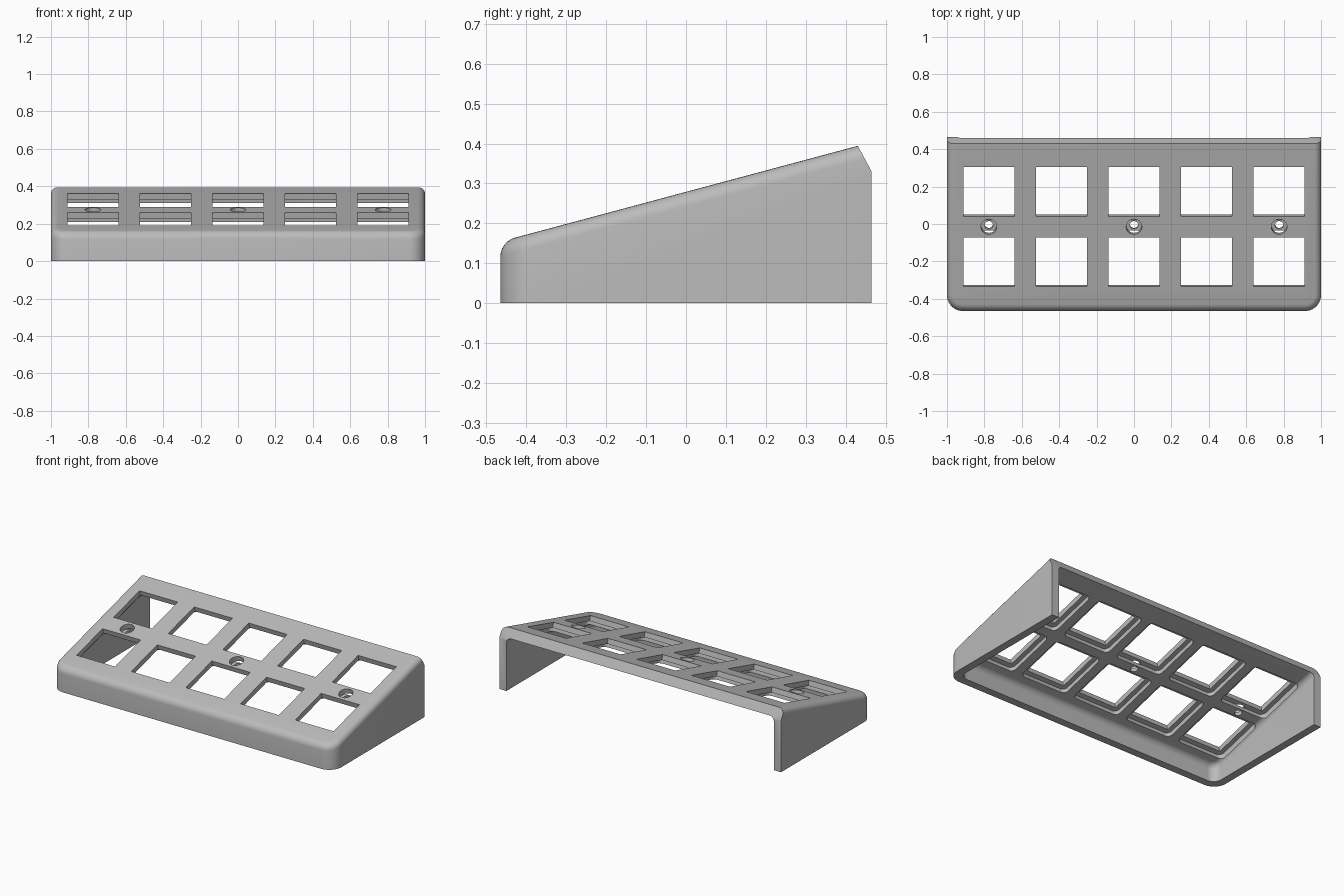
import bpy, bmesh
from math import sin, cos, pi, radians
from mathutils import Matrix, Vector

cube = bpy.data.objects.get("Cube")
if cube:
    bpy.data.objects.remove(cube, do_unlink=True)

TILT = radians(15)
CENTRE = Vector((0, -0.015, 0.275))          # middle of the sloping top
NORMAL = Vector((0, -sin(TILT), cos(TILT)))
PLATE = Matrix.Translation(CENTRE) @ Matrix.Rotation(TILT, 4, 'X')
PITCH = 0.388
FRONT, BACK = -0.465, 0.465

grey = bpy.data.materials.new("light grey plastic")
grey.use_nodes = True
colour = (0.5, 0.5, 0.5, 1)
grey.diffuse_color = colour
grey.node_tree.nodes["Principled BSDF"].inputs["Base Color"].default_value = colour


def to_object(name, bm):
    bmesh.ops.recalc_face_normals(bm, faces=bm.faces)
    mesh = bpy.data.meshes.new(name)
    bm.to_mesh(mesh)
    bm.free()
    mesh.materials.append(grey)
    obj = bpy.data.objects.new(name, mesh)
    bpy.context.collection.objects.link(obj)
    return obj


def slice_off(bm, point, normal):
    """Cut away everything on the normal side and cap the cut."""
    geom = bm.verts[:] + bm.edges[:] + bm.faces[:]
    cut = bmesh.ops.bisect_plane(bm, geom=geom, plane_co=point, plane_no=normal,
                                 clear_outer=True)["geom_cut"]
    edges = [e for e in cut if isinstance(e, bmesh.types.BMEdge)]
    return bmesh.ops.contextual_create(bm, geom=edges)["faces"]


def arc(cx, cy, r, start, steps):
    return [(cx + r * cos(start + pi / 2 * i / steps),
             cy + r * sin(start + pi / 2 * i / steps)) for i in range(steps + 1)]


def prism(bm, outline, low, high):
    face = bm.faces.new([bm.verts.new((x, y, low)) for x, y in outline])
    top = bmesh.ops.extrude_face_region(bm, geom=[face])["geom"]
    verts = [v for v in top if isinstance(v, bmesh.types.BMVert)]
    bmesh.ops.translate(bm, verts=verts, vec=(0, 0, high - low))


def wedge(inset, drop, corner, fillet, low):
    """Sloping block with round front corners and a filleted top rim."""
    half, front, rear = 1 - inset, FRONT + inset, 0.8
    outline = (arc(-half + corner, front + corner, corner, pi, 10)
               + arc(half - corner, front + corner, corner, 1.5 * pi, 10)
               + [(half, rear), (-half, rear)])
    bm = bmesh.new()
    prism(bm, outline, low, 1)
    cap = slice_off(bm, CENTRE - NORMAL * drop, NORMAL)[0]
    rim = [e for e in cap.edges if min(v.co.y for v in e.verts) < rear - 0.01]
    bmesh.ops.bevel(bm, geom=rim, offset=fillet, segments=6, profile=0.5,
                    affect='EDGES', clamp_overlap=False)
    return bm


def square(cx, cy, size, r):
    c = size / 2 - r
    points = []
    for i, (sx, sy) in enumerate(((1, 1), (-1, 1), (-1, -1), (1, -1))):
        if r:
            points += arc(cx + sx * c, cy + sy * c, r, i * pi / 2, 5)
        else:
            points.append((cx + sx * c, cy + sy * c))
    return points


def circle(cx, r):
    return [(cx + r * cos(2 * pi * i / 32), r * sin(2 * pi * i / 32)) for i in range(32)]


def plate_cutter(name, outlines, low, high):
    bm = bmesh.new()
    for outline in outlines:
        prism(bm, outline, low, high)
    bm.transform(PLATE)
    return to_object(name, bm)


# Outer body with upright back and chamfered rear edge
bm = wedge(0, 0, 0.085, 0.036, 0)
slice_off(bm, Vector((0, BACK, 0)), Vector((0, 1, 0)))
slice_off(bm, Vector((0, 0.43, 0.395)), Vector((0, 0.065, 0.035)).normalized())
case = to_object("sloped_case", bm)

# Cavity, key windows, underside pockets and screw holes
keys = [(i * PITCH, s * PITCH / 2) for i in range(-2, 3) for s in (-1, 1)]
screws = [i * PITCH for i in (-2, 0, 2)]
cutters = [
    to_object("cavity_cutter", wedge(0.05, 0.06, 0.055, 0.03, -0.1)),
    plate_cutter("window_cutter", [square(x, y, 0.272, 0) for x, y in keys], -0.12, 0.05),
    plate_cutter("pocket_cutter", [square(x, y, 0.33, 0.03) for x, y in keys], -0.12, -0.033),
    plate_cutter("screw_cutter", [circle(x, 0.022) for x in screws], -0.12, 0.05),
    plate_cutter("screw_head_cutter", [circle(x, 0.042) for x in screws], -0.035, 0.05),
]

bpy.ops.object.select_all(action='DESELECT')
bpy.context.view_layer.objects.active = case
case.select_set(True)
for cutter in cutters:
    cutter.hide_render = True
    mod = case.modifiers.new(cutter.name, 'BOOLEAN')
    mod.operation = 'DIFFERENCE'
    mod.solver = 'EXACT'
    mod.object = cutter
    bpy.ops.object.modifier_apply(modifier=mod.name)
    bpy.data.objects.remove(cutter, do_unlink=True)

bpy.ops.object.shade_smooth_by_angle(angle=radians(30))
